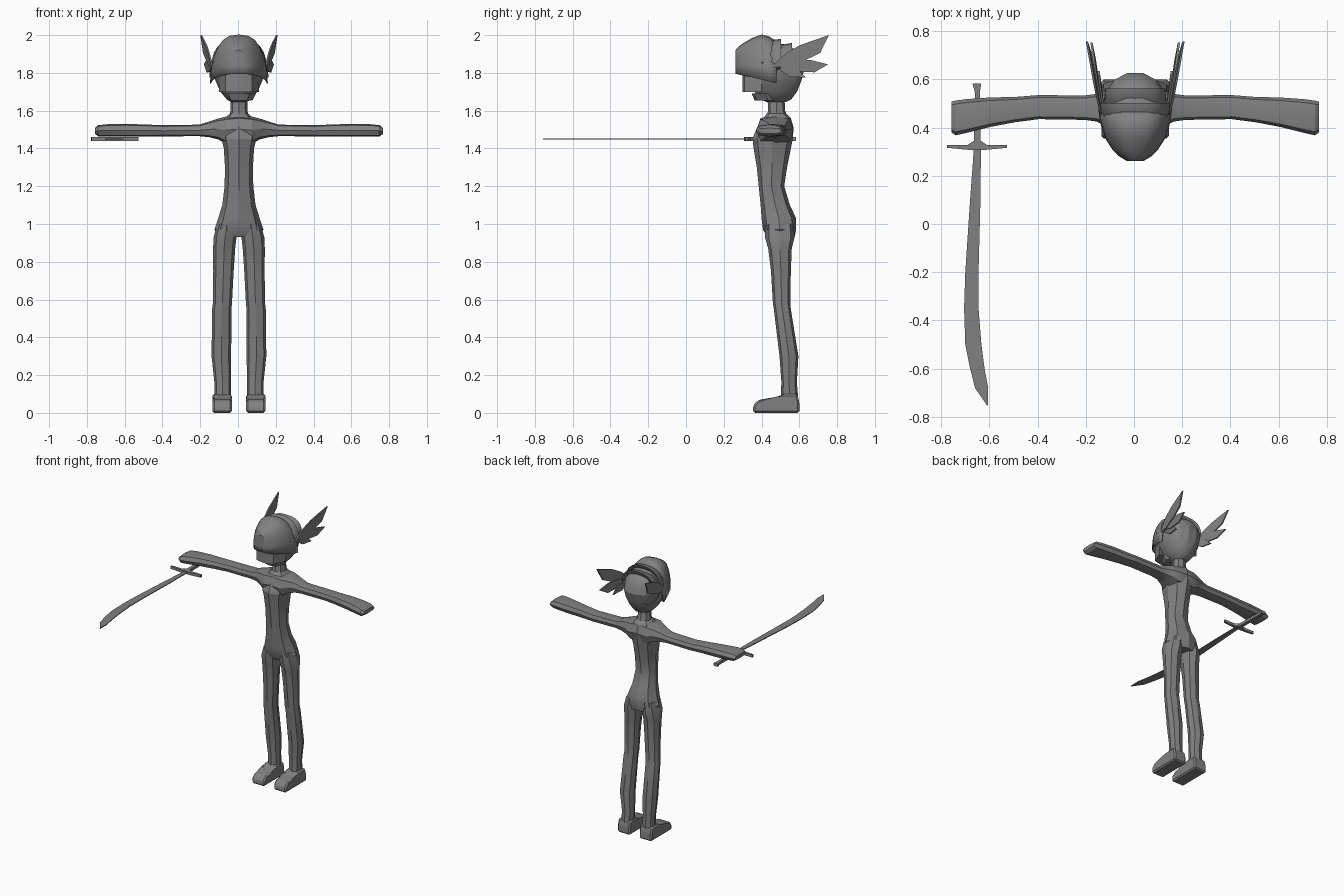
import bpy, bmesh, math

CX = 0.005  # the figure stands slightly off the centre line
grey = bpy.data.materials.new("plain grey")
grey.diffuse_color = (0.22, 0.22, 0.22, 1)


def finish(name, bm, angle=25):
    bmesh.ops.recalc_face_normals(bm, faces=bm.faces)
    me = bpy.data.meshes.new(name)
    bm.to_mesh(me)
    bm.free()
    me.materials.append(grey)
    ob = bpy.data.objects.new(name, me)
    bpy.context.collection.objects.link(ob)
    bpy.ops.object.select_all(action='DESELECT')
    ob.select_set(True)
    bpy.context.view_layer.objects.active = ob
    bpy.ops.object.shade_smooth_by_angle(angle=math.radians(angle))
    return ob


def bridge(bm, rings, closed=True):
    for r, s in zip(rings, rings[1:]):
        n = len(r)
        for i in range(n if closed else n - 1):
            j = (i + 1) % n
            bm.faces.new((r[i], r[j], s[j], s[i]))


def loft(name, stations, axis='z', sides=8, sign=1, square=0.85):
    """Stations are (position, a0, a1, b0, b1): bounds of each cross-section."""
    bm = bmesh.new()
    rings = []
    for t, a0, a1, b0, b1 in stations:
        ring = []
        for k in range(sides):
            w = 2 * math.pi * k / sides
            ca, sa = math.cos(w), math.sin(w)
            ca = math.copysign(abs(ca) ** square, ca) if abs(ca) > 1e-6 else 0
            sa = math.copysign(abs(sa) ** square, sa) if abs(sa) > 1e-6 else 0
            a = (a0 + a1) / 2 + (a1 - a0) / 2 * ca
            b = (b0 + b1) / 2 + (b1 - b0) / 2 * sa
            co = (a, b, t) if axis == 'z' else (t, a, b)
            ring.append(bm.verts.new((co[0] * sign + CX, co[1], co[2])))
        rings.append(ring)
    bridge(bm, rings)
    bm.faces.new(rings[0])
    bm.faces.new(rings[-1])
    return finish(name, bm)


def prism(name, pts, place, bevel=0):
    """Outline extruded between place(u, v, 0) and place(u, v, 1)."""
    bm = bmesh.new()
    rings = [[bm.verts.new(place(u, v, s)) for u, v in pts] for s in (0, 1)]
    bridge(bm, rings)
    bm.faces.new(rings[0])
    bm.faces.new(rings[1])
    if bevel:
        bmesh.ops.bevel(bm, geom=bm.edges[:], offset=bevel, segments=1, affect='EDGES')
    return finish(name, bm)


def arches(name, stations, steps=12, front_face=False):
    """Shell of arches standing across x: (y, top, bottom, half width)."""
    bm = bmesh.new()
    rings = []
    for y, top, bot, hw in stations:
        ring = []
        for k in range(steps + 1):
            a = math.pi * k / steps
            c, s = math.cos(a), max(math.sin(a), 0)
            x = math.copysign(abs(c) ** 0.75, c) * hw
            ring.append(bm.verts.new((x + CX, y, bot + (top - bot) * s ** 0.85)))
        rings.append(ring)
    bridge(bm, rings, closed=False)
    if front_face:
        bm.faces.new(rings[0])
    ob = finish(name, bm, 35)
    mod = ob.modifiers.new("thickness", 'SOLIDIFY')
    mod.thickness = 0.006
    mod.offset = 0
    return ob


# Torso and neck
body = [(0.93, .10, .43, .575), (0.97, .130, .408, .583), (1.03, .110, .40, .583),
        (1.10, .088, .395, .55), (1.20, .076, .385, .52), (1.30, .074, .375, .535),
        (1.40, .080, .358, .555), (1.45, .092, .352, .565), (1.51, .095, .375, .57),
        (1.56, .075, .41, .555), (1.585, .048, .428, .53)]
loft("torso", [(z, -w, w, f, b) for z, w, f, b in body])
loft("neck", [(1.55, -.055, .055, .42, .545), (1.60, -.045, .045, .435, .525),
              (1.69, -.043, .043, .43, .52)])

# Legs, feet and arms
leg = [(1.00, .012, .115, .42, .57), (0.93, .013, .134, .418, .575),
       (0.87, .020, .137, .435, .56), (0.75, .028, .136, .45, .555),
       (0.58, .037, .138, .46, .552), (0.55, .040, .142, .465, .555),
       (0.30, .041, .145, .495, .595), (0.16, .042, .130, .505, .587),
       (0.05, .042, .130, .50, .597)]
arm = [(0.0, .375, .57, 1.43, 1.575), (.07, .375, .57, 1.425, 1.568),
       (.11, .40, .555, 1.448, 1.558), (.16, .425, .54, 1.46, 1.542),
       (.21, .432, .533, 1.465, 1.526), (.40, .435, .535, 1.464, 1.523),
       (.50, .422, .527, 1.463, 1.527), (.60, .403, .525, 1.462, 1.53),
       (.70, .378, .518, 1.462, 1.528), (.745, .368, .512, 1.464, 1.523),
       (.763, .38, .508, 1.478, 1.508)]
foot = [(.355, 0), (.355, .04), (.385, .07), (.48, .075), (.51, .10),
        (.587, .10), (.60, .06), (.60, 0)]
for side, s in (("left", 1), ("right", -1)):
    loft(side + "_leg", leg, sign=s)
    loft(side + "_arm", arm, axis='x', sign=s, square=0.65)
    prism(side + "_foot", foot,
          lambda u, v, t: (s * (.038 + .102 * t) + CX, u, v), bevel=.01)

# Head
skull = [(1.645, .04, .43, .53), (1.66, .065, .385, .56), (1.70, .098, .36, .59),
         (1.76, .125, .335, .615), (1.82, .138, .315, .63), (1.88, .132, .32, .615),
         (1.92, .108, .34, .585), (1.95, .07, .39, .53), (1.96, .02, .43, .47)]
loft("head", [(z, -w, w, f, b) for z, w, f, b in skull], sides=14, square=0.95)
# Face block with the mouth gap and jaw beneath it
prism("face", [(-.07, .31), (-.02, .298), (.02, .298), (.07, .31), (.105, .40), (-.105, .40)],
      lambda u, v, t: (u + CX, v, 1.70 + .10 * t))
prism("jaw", [(-.055, .36), (0, .348), (.055, .36), (.09, .42), (.06, .47), (-.06, .47)],
      lambda u, v, t: (u * (.8 + .2 * t) + CX, v + .015 * (1 - t), 1.655 + .035 * t))

# Rounded cap over the brow, then stepped rims running back over the head
arches("cap", [(.265, 1.92, 1.795, .035), (.285, 1.942, 1.79, .068), (.31, 1.958, 1.785, .092),
               (.35, 1.982, 1.777, .118), (.40, 2.0, 1.765, .137), (.44, 1.99, 1.755, .146),
               (.48, 1.962, 1.745, .150)], front_face=True)
arches("crest_front", [(.40, 1.965, 1.80, .135), (.50, 1.978, 1.82, .146), (.485, 1.94, 1.83, .14)])
arches("crest_back", [(.45, 1.935, 1.83, .13), (.56, 1.957, 1.86, .125), (.54, 1.90, 1.85, .12)])

# Feathered wings at the temples
feathers = {
    "upper": [(.45, 1.83), (.53, 1.905), (.60, 1.945), (.66, 1.967), (.757, 2.0),
              (.71, 1.905), (.62, 1.862), (.53, 1.83)],
    "middle": [(.46, 1.845), (.58, 1.866), (.66, 1.868), (.752, 1.845), (.68, 1.803), (.57, 1.808)],
    "lower": [(.47, 1.83), (.58, 1.83), (.635, 1.775), (.55, 1.78)]}
for side, s in (("left", 1), ("right", -1)):
    for k, (part, pts) in enumerate(feathers.items()):
        prism(f"{side}_{part}_feather", pts,
              lambda u, v, t: (s * (.140 + .15 * (u - .47) + .08 * (v - 1.84)
                                    - .006 * k + .009 * t) + CX, u, v))

# Sword lying flat under the right hand
left_edge = [(-.664, .32), (-.68, .10), (-.70, -.20), (-.705, -.35), (-.70, -.50),
             (-.68, -.60), (-.66, -.68), (-.607, -.757)]
right_edge = [(-.605, -.68), (-.62, -.60), (-.633, -.50), (-.645, -.35), (-.645, -.20),
              (-.637, .10), (-.635, .32)]
prism("blade", left_edge + right_edge, lambda u, v, t: (u, v, 1.447 + .006 * t))
prism("guard", [(-.777, .328), (-.775, .316), (-.69, .308), (-.61, .308), (-.528, .316),
                (-.526, .328), (-.61, .328), (-.635, .345), (-.665, .345), (-.69, .328)],
      lambda u, v, t: (u, v, 1.44 + .02 * t))
prism("handle", [(-.664, .33), (-.636, .33), (-.64, .545), (-.634, .583), (-.67, .583), (-.66, .545)],
      lambda u, v, t: (u, v, 1.44 + .02 * t))
